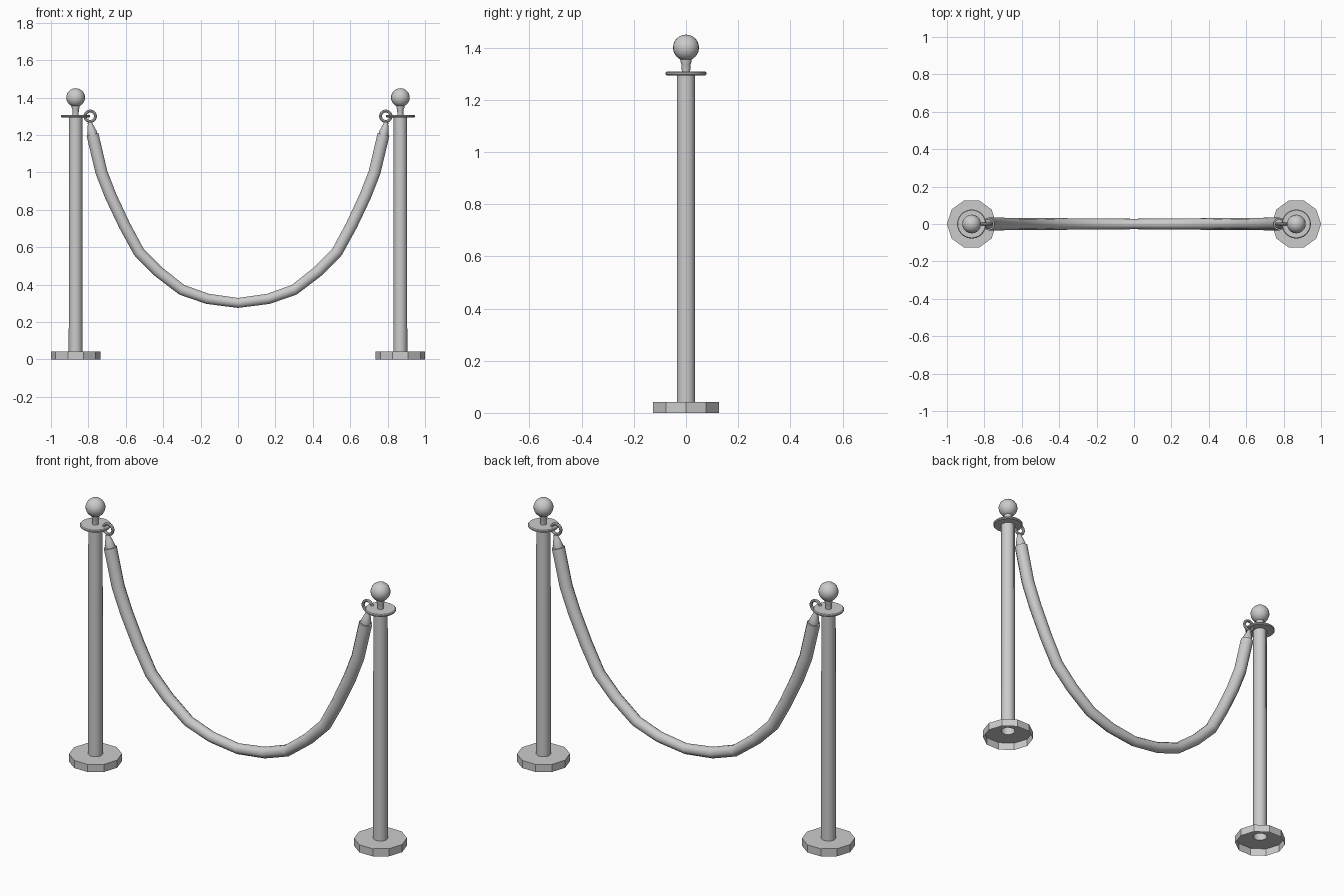
import bpy, bmesh, math
from mathutils import Matrix

if "Cube" in bpy.data.objects:
    bpy.data.objects.remove(bpy.data.objects["Cube"])

POST_X = -0.868


def finish(ob, smooth=True, mirror=True):
    if mirror:
        ob.modifiers.new("Mirror", 'MIRROR').use_clip = False
    bpy.ops.object.select_all(action='DESELECT')
    ob.select_set(True)
    bpy.context.view_layer.objects.active = ob
    if smooth:
        bpy.ops.object.shade_smooth_by_angle(angle=math.radians(42))
    return ob


def lathe(name, profile, sides, xf=Matrix.Translation((POST_X, 0, 0)), smooth=True):
    """Revolve an (r, z) profile around z, place it with xf, mirror it in x."""
    bm = bmesh.new()
    vs = [bm.verts.new((r, 0, z)) for r, z in profile]
    es = [bm.edges.new(p) for p in zip(vs, vs[1:])]
    bmesh.ops.spin(bm, geom=vs + es, axis=(0, 0, 1), cent=(0, 0, 0),
                   angle=math.tau, steps=sides, use_merge=True)
    bmesh.ops.remove_doubles(bm, verts=bm.verts[:], dist=1e-5)
    bmesh.ops.recalc_face_normals(bm, faces=bm.faces[:])
    bm.transform(xf)
    me = bpy.data.meshes.new(name)
    bm.to_mesh(me)
    bm.free()
    ob = bpy.data.objects.new(name, me)
    bpy.context.collection.objects.link(ob)
    return finish(ob, smooth)


# Posts: bases open underneath, hollow shafts
lathe("base", [(0.132, 0), (0.132, 0.042), (0.037, 0.042)], 10, smooth=False)
lathe("post", [(0.037, 0.042), (0.036, 1.3)], 10)

# Collar disc, neck and ball finial
lathe("collar_disc", [(0, 1.294), (0.074, 1.294), (0.078, 1.298), (0.078, 1.304),
                      (0.074, 1.308), (0, 1.308)], 24)
lathe("neck", [(0.016, 1.305), (0.017, 1.335), (0.021, 1.345), (0.021, 1.365)], 16)
ball = [(0.05 * math.sin(math.pi * i / 12), 1.4 - 0.05 * math.cos(math.pi * i / 12))
        for i in range(13)]
lathe("ball", ball, 20)

# Hook rings hanging through the collars
bpy.ops.mesh.primitive_torus_add(major_radius=0.028, minor_radius=0.008,
                                 major_segments=20, minor_segments=8)
ring = bpy.context.object
ring.name = "hook_ring"
ring.data.transform(Matrix.Translation((-0.79, 0, 1.3)) @ Matrix.Rotation(math.pi / 2, 4, 'X'))
finish(ring)

# Tapered rope ends, tilted along the rope
tilt = Matrix.Translation((-0.778, 0, 1.203)) @ Matrix.Rotation(math.radians(-13), 4, 'Y')
lathe("rope_end", [(0.026, -0.005), (0.026, 0.012), (0.019, 0.038), (0.013, 0.055),
                   (0.011, 0.066), (0, 0.068)], 12, tilt)

# Hanging rope: half path mirrored, round section
half = [(-0.778, 1.203), (-0.73, 1.0), (-0.68, 0.872), (-0.607, 0.717),
        (-0.53, 0.575), (-0.428, 0.471), (-0.30, 0.372), (-0.163, 0.324)]
path = half + [(0, 0.302)] + [(-x, z) for x, z in reversed(half)]
cu = bpy.data.curves.new("rope", 'CURVE')
cu.dimensions = '3D'
cu.bevel_depth = 0.031
cu.bevel_resolution = 3
cu.use_fill_caps = True
sp = cu.splines.new('POLY')
sp.points.add(len(path) - 1)
for p, (x, z) in zip(sp.points, path):
    p.co = (x, 0, z, 1)
    p.radius = 0.9 + 0.2 * abs(x) / 0.778
rope = bpy.data.objects.new("rope", cu)
bpy.context.collection.objects.link(rope)
bpy.ops.object.select_all(action='DESELECT')
rope.select_set(True)
bpy.context.view_layer.objects.active = rope
bpy.ops.object.convert(target='MESH')
finish(bpy.context.object, mirror=False)
